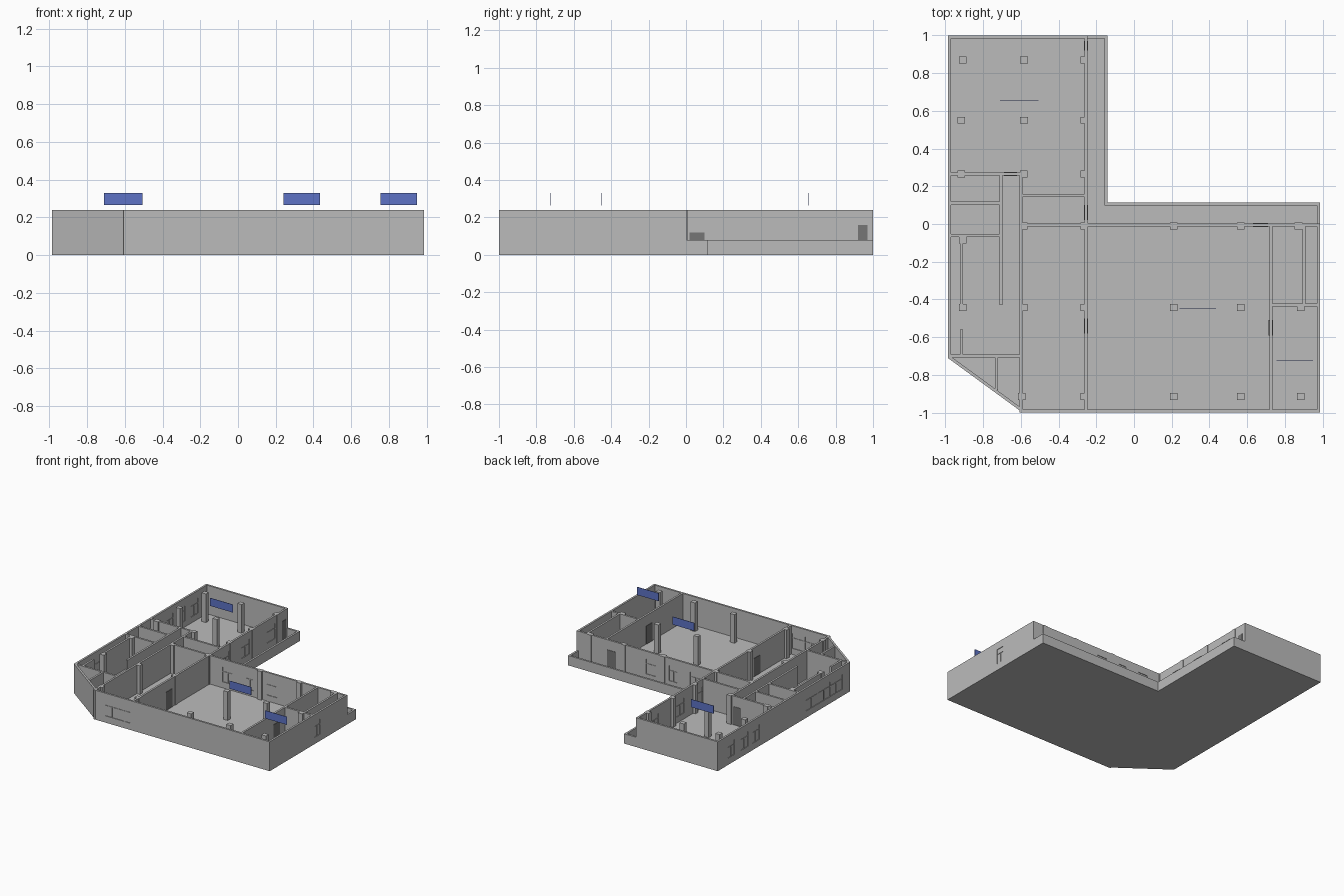
import bpy, bmesh

if "Cube" in bpy.data.objects:
    bpy.data.objects.remove(bpy.data.objects["Cube"])

# ---- colours ----
def material(name, rgb):
    m = bpy.data.materials.new(name)
    m.diffuse_color = (*rgb, 1)
    m.use_nodes = True
    m.node_tree.nodes["Principled BSDF"].inputs["Base Color"].default_value = m.diffuse_color
    return m

GREY = material("wall_grey", (0.5, 0.5, 0.5))
DARK = material("door_dark_grey", (0.18, 0.18, 0.18))
BLUE = material("sign_blue", (0.11, 0.17, 0.56))

H = 0.24      # wall height
T = 0.016     # wall thickness
LOW = 0.08    # parapet height
X = 0.987     # half width


def prism(name, pts, z0, z1, mat=GREY):
    """Upright extrusion of a plan outline."""
    bm = bmesh.new()
    face = bm.faces.new([bm.verts.new((x, y, z0)) for x, y in pts])
    ext = bmesh.ops.extrude_face_region(bm, geom=[face])
    for v in ext["geom"]:
        if isinstance(v, bmesh.types.BMVert):
            v.co.z = z1
    bmesh.ops.recalc_face_normals(bm, faces=bm.faces)
    me = bpy.data.meshes.new(name)
    bm.to_mesh(me)
    bm.free()
    me.materials.append(mat)
    ob = bpy.data.objects.new(name, me)
    bpy.context.collection.objects.link(ob)
    return ob


def box(name, x0, x1, y0, y1, z0, z1, mat=GREY):
    return prism(name, [(x0, y0), (x1, y0), (x1, y1), (x0, y1)], z0, z1, mat)


def along(name, axis, pos, a, b, z0, z1, t, mat=GREY):
    """Box running from a to b along an axis, centred on pos across it."""
    if axis == "x":
        return box(name, a, b, pos - t / 2, pos + t / 2, z0, z1, mat)
    return box(name, pos - t / 2, pos + t / 2, a, b, z0, z1, mat)


def wall(name, axis, pos, a, b, windows=(), doors=(), h=H):
    """Wall with windows (start, end, panes) and doors (start, end, height)."""
    w = along(name, axis, pos, a, b, 0, h, T)
    for s, e, panes in windows:
        z0, z1, bar = 0.055, 0.178, 0.138
        cutter = along("window_cutter", axis, pos, s, e, z0, z1, T * 3)
        cutter.hide_render = True
        cutter.hide_viewport = True
        mod = w.modifiers.new("window_opening", "BOOLEAN")
        mod.operation = "DIFFERENCE"
        mod.solver = "EXACT"
        mod.object = cutter
        # pane, transom, mullions
        along("window_pane", axis, pos, s, e, z0, z1, 0.006)
        along("window_transom", axis, pos, s, e, bar - .003, bar + .003, 0.013)
        for i in range(1, panes):
            c = s + (e - s) * i / panes
            top = z1 if panes > 2 and i % 2 == 0 else bar
            along("window_mullion", axis, pos, c - .003, c + .003, z0, top, 0.013)
    for s, e, top in doors:
        along("door", axis, pos, s, e, 0.005, top, T + 0.006, DARK)


# ---- floor slab ----
prism("floor", [(-X, 1), (-.14, 1), (-.14, .115), (X, .115), (X, -1),
                (-.59, -1), (-X, -.71)], 0, 0.006)

# ---- outer walls ----
h = T / 2
wall("back_wall", "x", 1 - h, -X, -.247)
wall("left_wall", "y", -X + h, -.71, 1,
     [(-.61, -.14, 6), (.46, .55, 2), (.61, .70, 2), (.78, .87, 2)])
prism("chamfer_wall", [(-X, -.71), (-.59, -1), (-.585, -1 + T), (-X + T, -.702)], 0, H)
wall("front_wall", "x", -1 + h, -.59, X, [(-.5, -.27, 4)])
wall("right_wall", "y", X - h, -1, .003, [(-.42, -.35, 2)])
wall("corridor_wall_long", "x", -.005, -.6, X,
     [(-.13, -.04, 2), (.08, .15, 2), (.27, .36, 2)], [(.63, .71, .16)])
wall("corridor_wall_short", "y", -.255, -1, 1,
     [(.16, .24, 2), (.4, .5, 2), (.73, .83, 2)],
     [(.92, .97, .16), (.02, .10, .12), (-.58, -.50, .155)])

# ---- low parapet around the outside corridor ----
wall("parapet_long", "x", .115 - h, -.14 - T, X, h=LOW)
wall("parapet_short", "y", -.14 - h, .115 - T, 1, h=LOW)
wall("parapet_end_right", "y", X - h, 0, .115, h=LOW)
wall("parapet_end_back", "x", 1 - h, -.25, -.14, h=LOW)

# ---- partitions: axis, position, start, end, doors ----
partitions = [
    ("x", .265, -X, -.592, [(-.69, -.62, .155)]),
    ("x", .11, -X, -.70, []),
    ("x", -.06, -X, -.70, []),
    ("x", -.70, -X, -.60, []),
    ("x", .15, -.60, -.255, []),
    ("x", -.43, .725, X, []),
    ("y", -.60, -1, .27, []),
    ("y", -.705, -.43, .26, []),
    ("y", -.915, -.46, -.06, []),
    ("y", -.915, -.70, -.56, []),
    ("y", -.73, -.88, -.70, []),
    ("y", .725, -1, 0, [(-.59, -.51, .155)]),
    ("y", .90, -.43, 0, []),
]
for axis, pos, a, b, doors in partitions:
    wall("partition", axis, pos, a, b, doors=doors)

# ---- pillars on a rough grid: y row, x positions ----
rows = [
    (.87, (-.907, -.583, -.263)),
    (.55, (-.915, -.583, -.263)),
    (.265, (-.915, -.585, -.263)),
    (-.01, (-.585, -.263, .21, .567, .872)),
    (-.085, (-.907,)),
    (-.443, (-.908, -.585, -.263, .21, .567, .885)),
    (-.915, (-.595, -.263, .21, .567, .885)),
]
for y, xs in rows:
    for x in xs:
        box("pillar", x - .02, x + .02, y - .018, y + .018, 0, H)

# ---- floating room signs, left blank ----
for x0, x1, y in [(-.71, -.505, .657), (.24, .435, -.45), (.755, .95, -.725)]:
    box("room_sign", x0, x1, y - .0015, y + .0015, .265, .33, BLUE)
